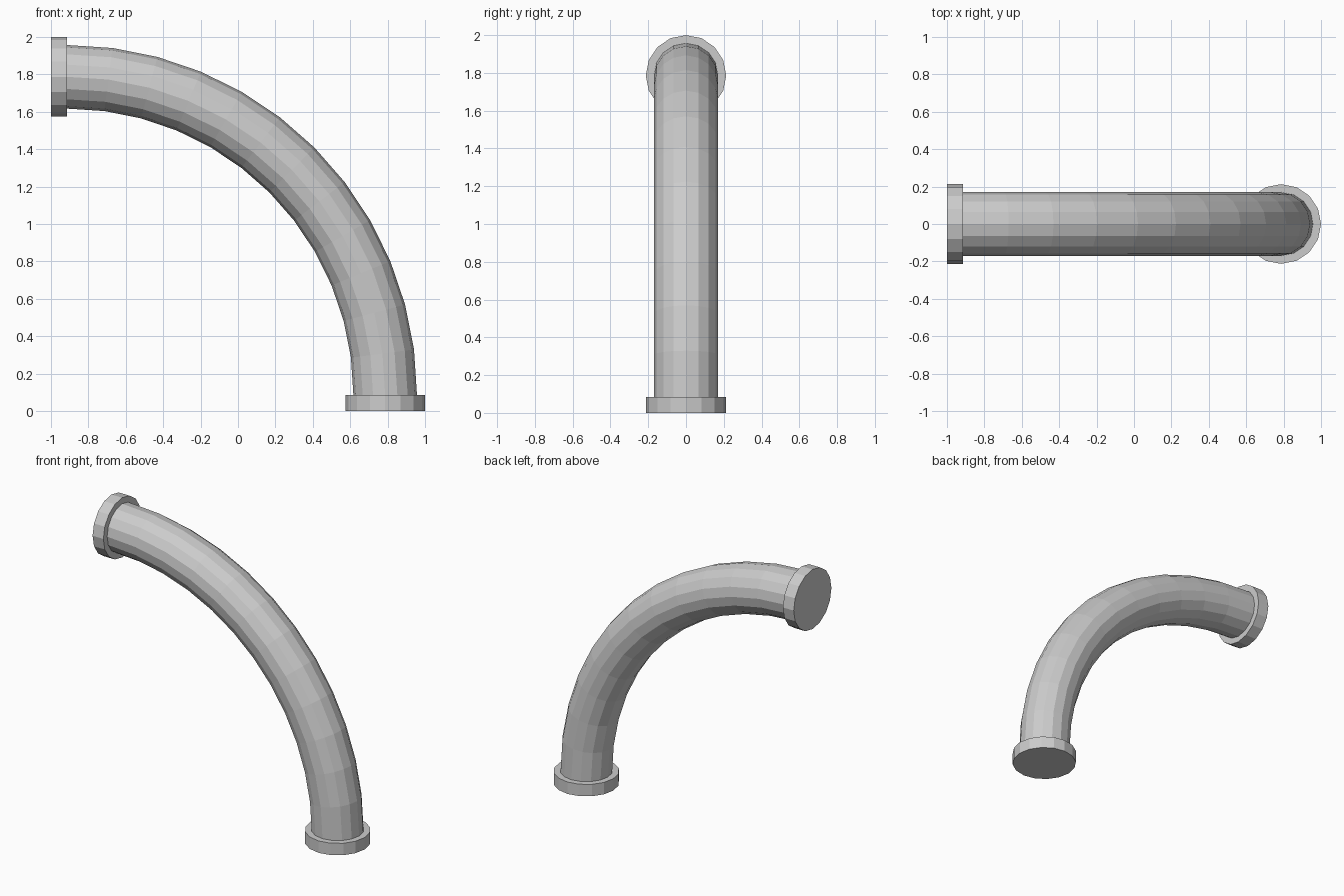
import bpy, bmesh
from math import pi
from mathutils import Matrix, Vector

if "Cube" in bpy.data.objects:
    bpy.data.objects.remove(bpy.data.objects["Cube"])

SIDES = 16
FLANGE_R, FLANGE_T = 0.213, 0.085
PIPE_R = 0.17
AXIS = 1 - FLANGE_R               # x of the lower flange centre
TOP = 2 - FLANGE_R                # z of the upper flange centre


def finish(bm, name):
    bmesh.ops.recalc_face_normals(bm, faces=bm.faces)
    mesh = bpy.data.meshes.new(name)
    bm.to_mesh(mesh)
    bm.free()
    obj = bpy.data.objects.new(name, mesh)
    bpy.context.collection.objects.link(obj)
    return obj


def flange(name, centre, tilt):
    bm = bmesh.new()
    bmesh.ops.create_cone(bm, cap_ends=True, segments=SIDES, radius1=FLANGE_R,
                          radius2=FLANGE_R, depth=FLANGE_T,
                          matrix=Matrix.Translation(centre) @ Matrix.Rotation(tilt, 4, 'Y'))
    return finish(bm, name)


# End flanges
flange("lower_flange", (AXIS, 0, FLANGE_T / 2), 0)
flange("upper_flange", (-1 + FLANGE_T / 2, 0, TOP), pi / 2)

# Quarter-turn pipe, swept from the upper flange down to the lower one
bm = bmesh.new()
start = Vector((-1 + FLANGE_T, 0, TOP))
bmesh.ops.create_circle(bm, segments=SIDES, radius=PIPE_R,
                        matrix=Matrix.Translation(start) @ Matrix.Rotation(pi / 2, 4, 'Y'))
bmesh.ops.spin(bm, geom=bm.edges[:], cent=(-1 + FLANGE_T, 0, FLANGE_T),
               axis=(0, 1, 0), angle=pi / 2, steps=12)
finish(bm, "bent_pipe")
